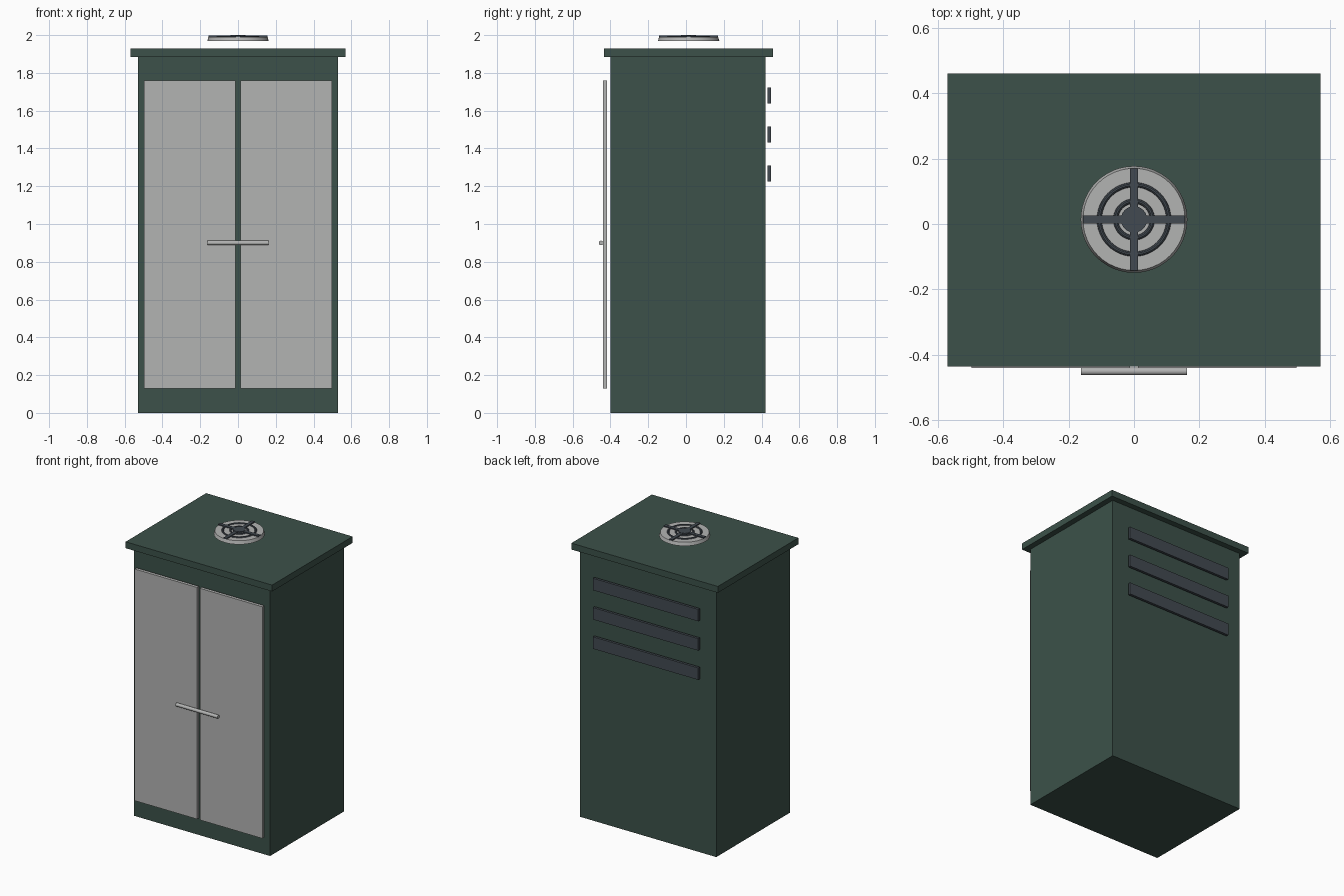
import bpy
import math

cube = bpy.data.objects.get("Cube")
if cube:
    bpy.data.objects.remove(cube, do_unlink=True)


def material(name, rgb):
    m = bpy.data.materials.new(name)
    m.use_nodes = True
    m.diffuse_color = (*rgb, 1)
    m.node_tree.nodes["Principled BSDF"].inputs["Base Color"].default_value = (*rgb, 1)
    return m


GREEN = material("dark green paint", (0.045, 0.083, 0.067))
GREY = material("light grey metal", (0.45, 0.455, 0.45))
DARK = material("dark slate", (0.055, 0.068, 0.083))


def finish(name, mat, smooth=False):
    ob = bpy.context.object
    ob.name = ob.data.name = name
    ob.data.materials.append(mat)
    if smooth:
        bpy.ops.object.shade_smooth_by_angle(angle=math.radians(35))
    return ob


def box(name, mat, x, y, z):
    """Box from (min, max) ranges on each axis."""
    bpy.ops.mesh.primitive_cube_add(size=1, location=[sum(r) / 2 for r in (x, y, z)])
    ob = finish(name, mat)
    ob.scale = [r[1] - r[0] for r in (x, y, z)]
    bpy.ops.object.transform_apply(location=False, rotation=False, scale=True)
    return ob


def disc(name, mat, r1, r2, z, y):
    """Round plate, tapering from r1 at the bottom to r2 at the top."""
    bpy.ops.mesh.primitive_cone_add(vertices=48, radius1=r1, radius2=r2,
                                    depth=z[1] - z[0], location=(0, y, sum(z) / 2))
    return finish(name, mat, True)


# Cabinet body and overhanging roof
box("cabinet_body", GREEN, (-0.53, 0.53), (-0.40, 0.42), (0, 1.885))
box("roof", GREEN, (-0.57, 0.57), (-0.435, 0.46), (1.885, 1.93))

# Pair of doors
for side, x in (("right", (-0.497, -0.012)), ("left", (0.012, 0.497))):
    box(side + "_door", GREY, x, (-0.44, -0.418), (0.13, 1.76))

# Horizontal handle bar
bpy.ops.mesh.primitive_cylinder_add(vertices=24, radius=0.012, depth=0.325,
                                    location=(0, -0.45, 0.90),
                                    rotation=(0, math.pi / 2, 0))
finish("door_handle", GREY, True)

# Vent slats on the back
for i in range(3):
    z = 1.68 - 0.206 * i
    box(f"vent_slat_{i + 1}", DARK, (-0.41, 0.41), (0.432, 0.45), (z - 0.042, z + 0.042))

# Roof fan: plate, guard rings, crossed bars and hub
FAN_Y = 0.014
disc("fan_plate", GREY, 0.163, 0.156, (1.968, 1.991), FAN_Y)
for name, radius in (("outer", 0.106), ("inner", 0.056)):
    bpy.ops.mesh.primitive_torus_add(major_radius=radius, minor_radius=0.008,
                                     major_segments=48, minor_segments=10,
                                     location=(0, FAN_Y, 1.989))
    finish(name + "_guard_ring", DARK, True)
long, thin = 0.156, 0.012
for name, dx, dy in (("cross", long, thin), ("length", thin, long)):
    box(name + "_guard_bar", DARK, (-dx, dx), (FAN_Y - dy, FAN_Y + dy), (1.984, 1.998))
disc("fan_hub", DARK, 0.04, 0.04, (1.982, 2.0), FAN_Y)
